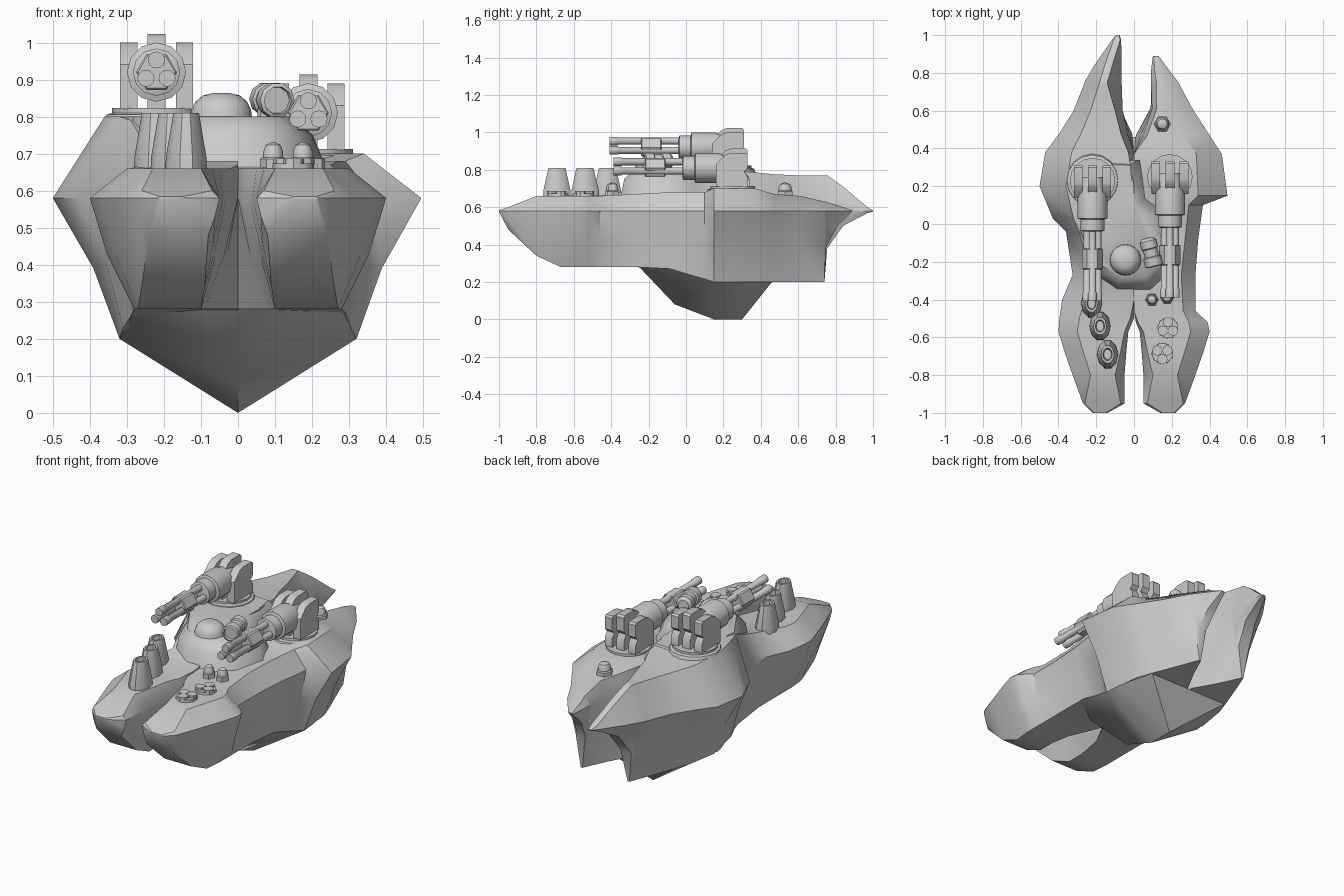
import bpy, bmesh, math
from mathutils import Vector, Matrix


def finish(name, bm, angle=30):
    bmesh.ops.remove_doubles(bm, verts=bm.verts, dist=0.0005)
    bmesh.ops.recalc_face_normals(bm, faces=bm.faces)
    me = bpy.data.meshes.new(name)
    bm.to_mesh(me)
    bm.free()
    ob = bpy.data.objects.new(name, me)
    bpy.context.collection.objects.link(ob)
    bpy.ops.object.select_all(action='DESELECT')
    ob.select_set(True)
    bpy.context.view_layer.objects.active = ob
    bpy.ops.object.shade_smooth_by_angle(angle=math.radians(angle))
    return ob


def loft(name, rings, angle=40):
    bm = bmesh.new()
    vs = [[bm.verts.new(p) for p in r] for r in rings]
    n = len(vs[0])
    for a, b in zip(vs, vs[1:]):
        for i in range(n):
            j = (i + 1) % n
            bm.faces.new((a[i], a[j], b[j], b[i]))
    bm.faces.new(vs[0])
    bm.faces.new(vs[-1])
    return finish(name, bm, angle)


def lathe(name, profile, loc, n=12, direction=(0, 0, 1), squash=1):
    rot = Vector(direction).to_track_quat('Z', 'Y').to_matrix().to_4x4()
    m = Matrix.Translation(loc) @ rot
    rings = [[m @ Vector((r * squash * math.cos(2 * math.pi * i / n), r * math.sin(2 * math.pi * i / n), z))
              for i in range(n)] for r, z in profile]
    return loft(name, rings)


def plate(name, profile, x, width, origin):
    ox, oy, oz = origin
    return loft(name, [[(ox + x + s * width / 2, oy + y, oz + z) for y, z in profile] for s in (-1, 1)])


def hull(name, side, rows):
    # row: y, rim outer/inner x, deck outer/inner x, deck z, bottom z, bottom outer/inner x
    rings = []
    for y, xo, xi, do, di, dz, zb, bo, bi in rows:
        zm = zb + 0.5 * (0.58 - zb)
        bulge = 0.62 if y < -0.3 else 0.39
        ring = [(xo, 0.58), (bo + bulge * (xo - bo), zm), (bo, zb), (bi, zb),
                (bi + 0.6 * (xi - bi), zm), (xi, 0.58), (di, dz), (do, dz)]
        rings.append([(side * x, y, z) for x, z in ring])
    return loft(name, rings, 36)


# hull halves: forked bow, waist, broad shoulders, stern fin
bow = [(-1.0, .22, .14, .21, .15, .584, .576, .21, .15),
       (-.95, .27, .05, .26, .07, .60, .48, .24, .08),
       (-.8, .325, .05, .23, .10, .66, .34, .26, .09),
       (-.67, .37, .04, .27, .07, .66, .28, .27, .10),
       (-.57, .40, .03, .30, .05, .66, .28, .28, .10)]
left = bow + [
    (-.50, .395, 0, .29, .02, .66, .28, .28, .09),
    (-.40, .38, 0, .26, 0, .67, .28, .28, .07),
    (-.27, .325, 0, .23, 0, .69, .28, .28, 0),
    (-.04, .36, 0, .29, 0, .79, .26, .29, 0),
    (.03, .43, 0, .32, 0, .80, .23, .31, 0),
    (.2, .5, 0, .36, 0, .80, .20, .32, 0),
    (.38, .47, 0, .33, .03, .785, .20, .29, 0),
    (.48, .395, .035, .28, .07, .775, .20, .255, .01),
    (.60, .32, .06, .23, .10, .77, .20, .21, .08),
    (.74, .265, .065, .185, .14, .77, .20, .155, .145),
    (.755, .26, .065, .18, .14, .77, .38, .18, .11),
    (.84, .21, .065, .155, .115, .71, .50, .155, .09),
    (.97, .12, .068, .11, .075, .60, .568, .11, .075),
    (1.0, .095, .075, .094, .076, .583, .577, .094, .076)]
right = bow + [
    (-.52, .39, .01, .29, .02, .66, .28, .28, .09),
    (-.46, .325, 0, .26, 0, .66, .28, .28, .08),
    (-.27, .325, 0, .25, 0, .67, .28, .28, 0),
    (-.08, .34, 0, .27, 0, .68, .27, .29, 0),
    (.10, .365, 0, .29, 0, .68, .215, .31, 0),
    (.15, .495, 0, .34, 0, .70, .20, .32, 0),
    (.37, .465, 0, .33, 0, .70, .20, .295, 0),
    (.47, .40, .05, .26, .07, .67, .20, .26, .01),
    (.61, .31, .095, .19, .12, .66, .20, .205, .085),
    (.74, .24, .09, .16, .12, .63, .20, .155, .145),
    (.75, .235, .09, .155, .12, .628, .39, .17, .12),
    (.81, .19, .09, .145, .11, .61, .50, .15, .10),
    (.89, .13, .10, .125, .105, .583, .577, .125, .105)]
hull("hull_left", -1, left)
hull("hull_right", 1, right)

# wedge keel under the hull
bm = bmesh.new()
for p in [(0, -.06, .08), (0, .15, 0), (0, .30, 0), (0, .46, .2)] + [
        (s * x, y, z) for s in (-1, 1) for x, y, z in
        [(.1, -.25, .28), (.28, -.12, .28), (.32, .15, .2), (.31, .25, .2), (.255, .46, .2)]]:
    bm.verts.new(p)
bmesh.ops.convex_hull(bm, input=bm.verts)
finish("keel", bm, 30)

# raised deck with rounded nose
foot = [(-.25, .34), (-.30, -.04), (-.22, -.27), (-.09, -.355), (.09, -.355), (.19, -.27),
        (.25, -.1), (.19, .05), (.08, .14), (.05, .34)]
crown = [(-.25, .32), (-.28, -.04), (-.17, -.22), (-.07, -.28), (.06, -.28), (.12, -.21),
         (.14, -.1), (.05, .02), (0, .1), (-.02, .31)]
mid = [((a[0] + b[0]) / 2 * 1.04, (a[1] + b[1]) / 2 * 1.04) for a, b in zip(foot, crown)]
loft("upper_deck", [[(x, y, z) for x, y in pts] for pts, z in
                    ((foot, .63), (mid, .75), (crown, .80))], 45)

# cockpit bubble
lathe("cockpit_bubble", [(.085, .78), (.08, .82), (.07, .84), (.05, .857), (.025, .863), (.002, .864)],
      (-.045, -.19, 0), 20)

# optical scope beside the bubble
lathe("scope", [(.030, 0), (.045, .015), (.045, .055), (.038, .06), (.038, .10), (.048, .105),
                (.048, .150), (.038, .155), (.036, .140)],
      (.07, -.075, .848), 10, (.25, -1, -.03))
lathe("scope_mount", [(.035, .78), (.03, .84)], (.085, -.15, 0), 8)

# rotary gun turrets
cheek = [(-.09, 0), (-.09, .12), (-.04, .17), (-.01, .18), (.07, .18), (.08, .17), (.08, .10),
         (.06, .08), (.08, .05), (.08, 0)]
for side, cx, cy, cz in (("left", -.22, .23, .82), ("right", .19, .25, .71)):
    o = (cx, cy, cz)
    lathe(side + "_turret_ring", [(.15, -.06), (.135, -.015), (.12, -.01), (.12, .003)], o, 16)
    for i, x in enumerate((-.075, .075)):
        plate(f"{side}_turret_cheek_{i}", cheek, x, .046, o)
    plate(side + "_turret_spine", [(y, z * 1.13) for y, z in cheek], 0, .048, o)
    gz = cz + .10
    lathe(side + "_gun_housing", [(.055, -.02), (.08, .08), (.08, .20), (.064, .205), (.064, .265),
                                  (.05, .27)], (cx, cy, gz), 12, (0, -1, 0))
    lathe(side + "_barrel_band", [(.05, .36), (.055, .365), (.055, .465), (.05, .47)],
          (cx, cy, gz), 6, (0, -1, 0))
    for i in range(3):
        a = math.radians(90 + 120 * i)
        lathe(f"{side}_barrel_{i}", [(.019, .25), (.019, .59), (.023, .595), (.023, .638)],
              (cx + .033 * math.cos(a), cy, gz + .033 * math.sin(a)), 12, (0, -1, 0))

# launch tubes on the left bow
for i, (x, y) in enumerate([(-.225, -.42), (-.18, -.54), (-.14, -.69)]):
    lathe(f"launch_tube_{i}", [(.078, .65), (.076, .69), (.048, .81), (.034, .81),
                               (.028, .76)], (x, y, 0), 10, squash=.72)

# triple pods on the right bow
for k, (x, y) in enumerate([(.18, -.55), (.15, -.685)]):
    lathe(f"pod_base_{k}", [(.058, .64), (.056, .674)], (x, y, 0), 9)
    for i in range(3):
        a = math.radians(90 + 120 * i + 60 * k)
        lathe(f"pod_cell_{k}_{i}", [(.028, .65), (.028, .687)],
              (x + .031 * math.cos(a), y + .031 * math.sin(a), 0), 8)

# sensor domes
for i, (x, y) in enumerate([(.095, -.40), (.175, -.39), (.15, .53)]):
    s = 1.3 if i == 2 else 1
    lathe(f"sensor_base_{i}", [(.035 * s, .64), (.035 * s, .685), (.03 * s, .69)], (x, y, 0), 6)
    lathe(f"sensor_dome_{i}", [(.027 * s, .68), (.027 * s, .705), (.02 * s, .723), (.002, .732)],
          (x, y, 0), 12)
